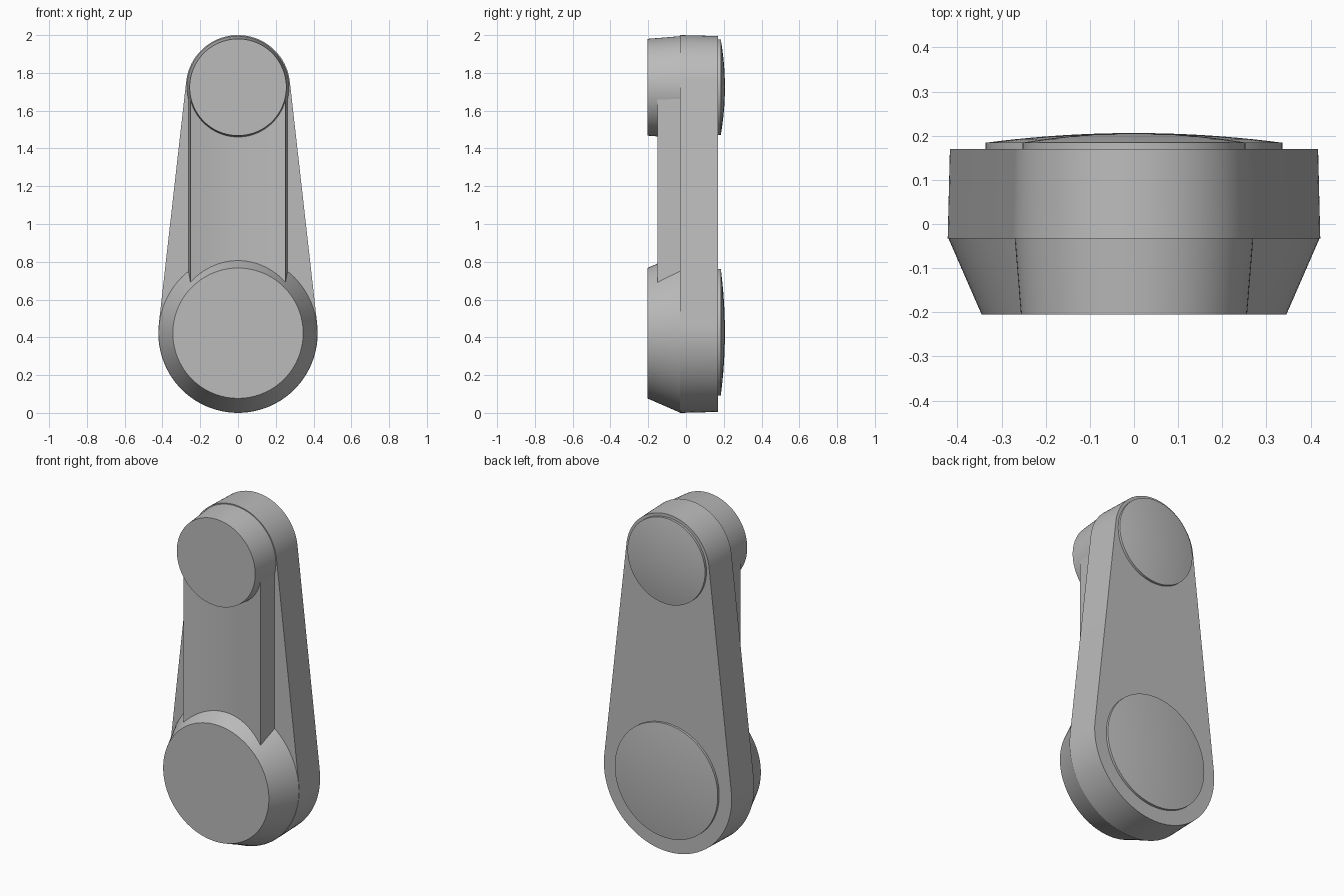
import bpy, bmesh
from math import sin, cos, pi, asin, radians

cube = bpy.data.objects.get("Cube")
if cube:
    bpy.data.objects.remove(cube, do_unlink=True)

grey = bpy.data.materials.new("plain grey")
grey.use_nodes = True
colour = (0.5, 0.5, 0.5, 1)
grey.diffuse_color = colour
grey.node_tree.nodes["Principled BSDF"].inputs["Base Color"].default_value = colour

LOW_Z, HIGH_Z = 0.422, 1.724   # centres of the large and small ends
SEGMENTS = 96


def loft(name, rings):
    """Skin a list of closed point rings and cap both ends."""
    bm = bmesh.new()
    loops = [[bm.verts.new(p) for p in ring] for ring in rings]
    for a, b in zip(loops, loops[1:]):
        for i in range(len(a)):
            j = (i + 1) % len(a)
            bm.faces.new((a[i], a[j], b[j], b[i]))
    bm.faces.new(loops[0])
    bm.faces.new(loops[-1])
    bmesh.ops.recalc_face_normals(bm, faces=bm.faces)
    mesh = bpy.data.meshes.new(name)
    bm.to_mesh(mesh)
    bm.free()
    mesh.materials.append(grey)
    obj = bpy.data.objects.new(name, mesh)
    bpy.context.collection.objects.link(obj)
    bpy.ops.object.select_all(action='DESELECT')
    obj.select_set(True)
    bpy.context.view_layer.objects.active = obj
    bpy.ops.object.shade_smooth_by_angle(angle=radians(15))
    return obj


def arc(radius, y, z, start, end, count):
    angles = [start + (end - start) * i / count for i in range(count + 1)]
    return [(radius * cos(a), y, z + radius * sin(a)) for a in angles]


def circle(radius, y, z):
    return arc(radius, y, z, 0, 2 * pi, SEGMENTS)[:-1]


def arm_outline(low_r, high_r, y):
    """Two arcs joined by their outer tangents."""
    tilt = asin((low_r - high_r) / (HIGH_Z - LOW_Z))
    half = SEGMENTS // 2
    return (arc(high_r, y, HIGH_Z, tilt, pi - tilt, half)
            + arc(low_r, y, LOW_Z, pi - tilt, 2 * pi + tilt, half))


# Tapered back plate
loft("arm_plate", [arm_outline(0.422, 0.276, -0.033),
                   arm_outline(0.417, 0.271, 0.17)])

# Front bosses
loft("lower_boss", [circle(0.42, -0.033, LOW_Z), circle(0.345, -0.205, LOW_Z)])
loft("upper_boss", [circle(0.27, -0.033, HIGH_Z), circle(0.256, -0.205, HIGH_Z)])

# Rib with a hollowed front face joining the bosses
steps = [i / 12 - 1 for i in range(25)]


def rib_section(z):
    front = [(0.252 * t, -0.115 - 0.035 * t * t, z) for t in steps]
    return front + [(0.263, -0.03, z), (-0.263, -0.03, z)]


loft("front_rib", [rib_section(0.5), rib_section(HIGH_Z)])


# Shallow domed caps on the back
def domed_cap(name, radius, z):
    rings = [circle(radius, 0.165, z)]
    for i in range(10):
        t = 1 - i / 10
        rings.append(circle(radius * t, 0.184 + 0.022 * (1 - t * t), z))
    rings.append(circle(radius * 0.01, 0.206, z))
    loft(name, rings)


domed_cap("lower_back_cap", 0.336, LOW_Z + 0.005)
domed_cap("upper_back_cap", 0.253, HIGH_Z)
